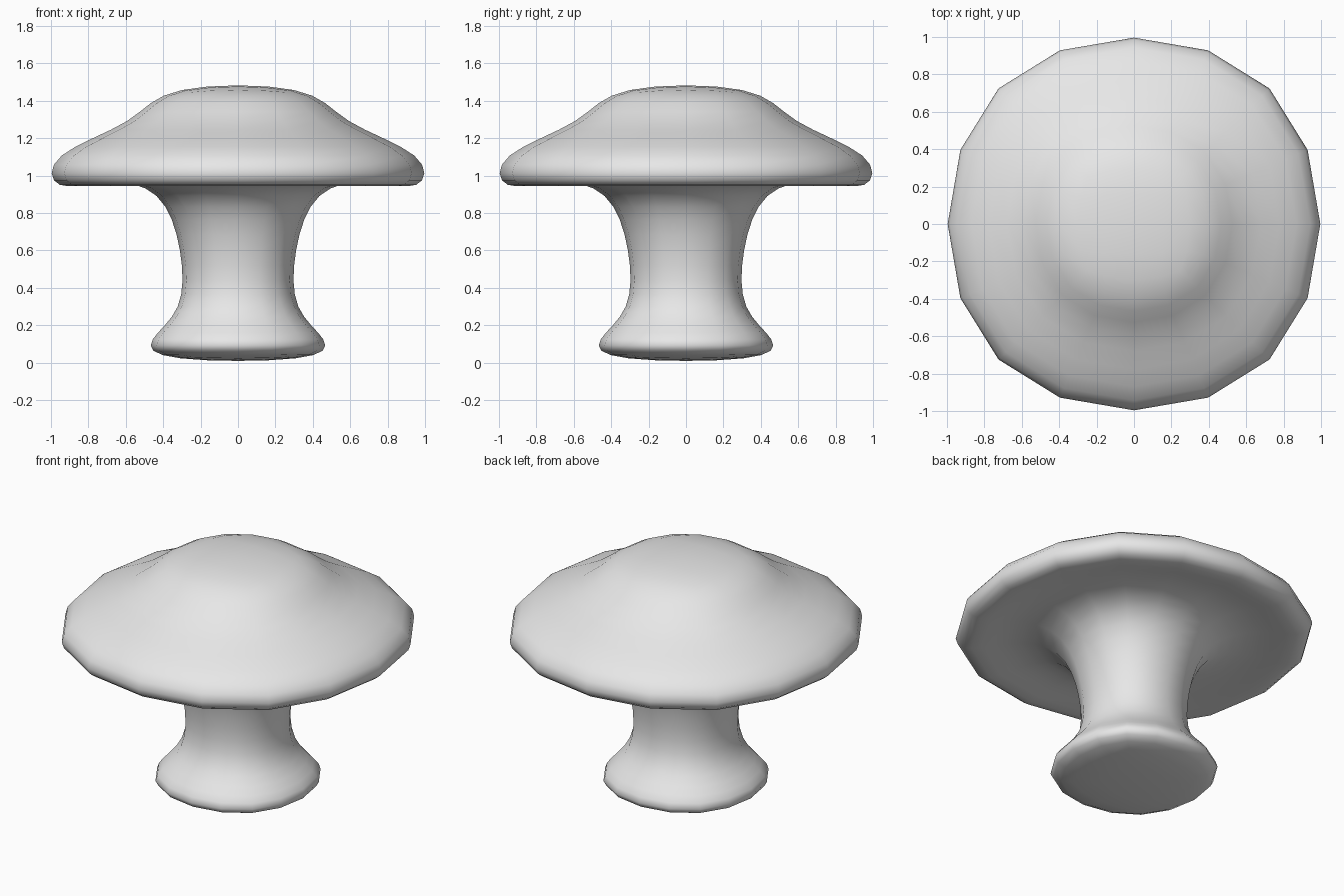
import bpy
import bmesh

cube = bpy.data.objects.get("Cube")
if cube:
    bpy.data.objects.remove(cube, do_unlink=True)

# One plain grey material
grey = bpy.data.materials.new("plain_grey")
grey.use_nodes = True
colour = (0.8, 0.8, 0.8, 1.0)
grey.diffuse_color = colour
grey.node_tree.nodes["Principled BSDF"].inputs["Base Color"].default_value = colour

# Square cage levels as (reach, height), from the foot up to the crown
FOOT = [(0.45, 0.0), (0.50, 0.12)]
STEM = [(0.285, 0.27), (0.295, 0.60), (0.40, 0.94)]
UNDERSIDE = [(0.72, 0.99), (0.99, 0.90)]
CAP = [(1.035, 1.115), (0.525, 1.285), (0.42, 1.50)]

# Subdividing a square pulls the middle of each side in to this share
SIDE_SHRINK = 5.5 / 6


def square_ring(bm, reach, z):
    s = reach / SIDE_SHRINK
    return [bm.verts.new((sx * s, sy * s, z))
            for sx, sy in ((-1, -1), (1, -1), (1, 1), (-1, 1))]


# Loft the square rings into a closed cage
bm = bmesh.new()
rings = [square_ring(bm, r, z) for r, z in FOOT + STEM + UNDERSIDE + CAP]
bm.faces.new(reversed(rings[0]))
for low, high in zip(rings, rings[1:]):
    for i in range(4):
        j = (i + 1) % 4
        bm.faces.new((low[i], low[j], high[j], high[i]))
bm.faces.new(rings[-1])
bmesh.ops.recalc_face_normals(bm, faces=bm.faces[:])
for face in bm.faces:
    face.smooth = True

mesh = bpy.data.meshes.new("round_knob")
bm.to_mesh(mesh)
bm.free()
mesh.materials.append(grey)
knob = bpy.data.objects.new("round_knob", mesh)
bpy.context.collection.objects.link(knob)

# Round the cage into the smooth foot, stem and cap
sub = knob.modifiers.new("rounding", 'SUBSURF')
sub.levels = 2
sub.render_levels = 2
